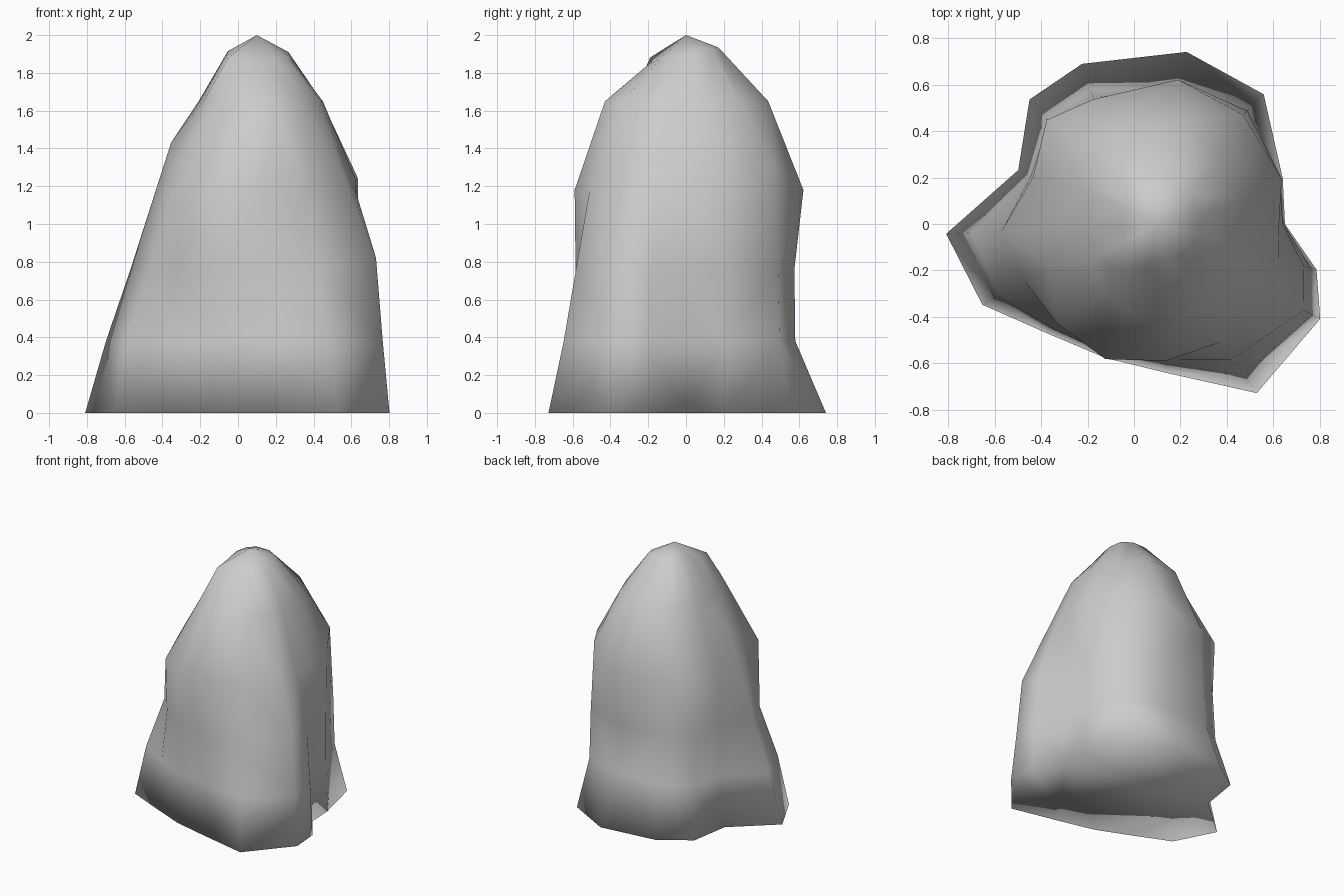
import bpy, bmesh
from math import sin, cos, radians

# Column directions shared by every cross-section of the rock
ANGLES = [-27, -14, 0, 17, 45, 73, 108, 130, 155, 183, 208, 232, 258, 283, 306]

# Cross-sections: (height, centre x, centre y, tilt in y, radius per column)
RINGS = [
    (0.00, 0.0, 0.0, 0, [.90, .81, .65, .67, .79, .775, .725, .70, .55, .81, .74, .60, .59, .66, .90]),
    (0.38, 0.0, 0.0, 0, [.86, .785, .645, .66, .70, .605, .605, .59, .50, .70, .66, .57, .57, .62, .80]),
    (0.76, 0.0, 0.0, 0, [.82, .755, .64, .66, .69, .60, .575, .57, .49, .57, .53, .53, .57, .60, .72]),
    (1.18, 0.0, 0.0, 0, [.67, .64, .625, .665, .665, .65, .565, .585, .48, .355, .41, .54, .595, .605, .63]),
    (1.65, 0.1, 0.0, 0, [.38, .36, .345, .36, .395, .455, .44, .40, .34, .30, .32, .37, .42, .44, .41]),
    (1.90, 0.1, 0.0, .2, [.18, .17, .17, .175, .19, .18, .18, .18, .17, .16, .18, .24, .18, .16, .17]),
]

# Uneven ledge heights: (ring, column) -> extra height
LIFT = {(2, 0): .06, (3, 4): .12, (3, 8): -.15, (3, 9): .25, (3, 10): .12,
        (3, 2): .05, (3, 3): .06, (5, 11): .02}

bm = bmesh.new()

# Rock sides, lofted ring to ring
loops = []
for k, (z, cx, cy, tilt, radii) in enumerate(RINGS):
    ring = []
    for i, (a, r) in enumerate(zip(ANGLES, radii)):
        dx, dy = r * cos(radians(a)), r * sin(radians(a))
        ring.append(bm.verts.new((cx + dx, cy + dy, z + tilt * dy + LIFT.get((k, i), 0))))
    loops.append(ring)
n = len(ANGLES)
for low, high in zip(loops, loops[1:]):
    for i in range(n):
        j = (i + 1) % n
        bm.faces.new((low[i], low[j], high[j], high[i]))

# Peak and flat underside
peak = bm.verts.new((0.1, 0.0, 2.0))
for i in range(n):
    bm.faces.new((loops[-1][i], loops[-1][(i + 1) % n], peak))
bm.faces.new(loops[0][::-1])
bmesh.ops.triangulate(bm, faces=bm.faces[:])
bmesh.ops.recalc_face_normals(bm, faces=bm.faces[:])

mesh = bpy.data.meshes.new("rock")
bm.to_mesh(mesh)
bm.free()
rock = bpy.data.objects.new("rock", mesh)
bpy.context.collection.objects.link(rock)
for p in mesh.polygons:
    p.use_smooth = True
